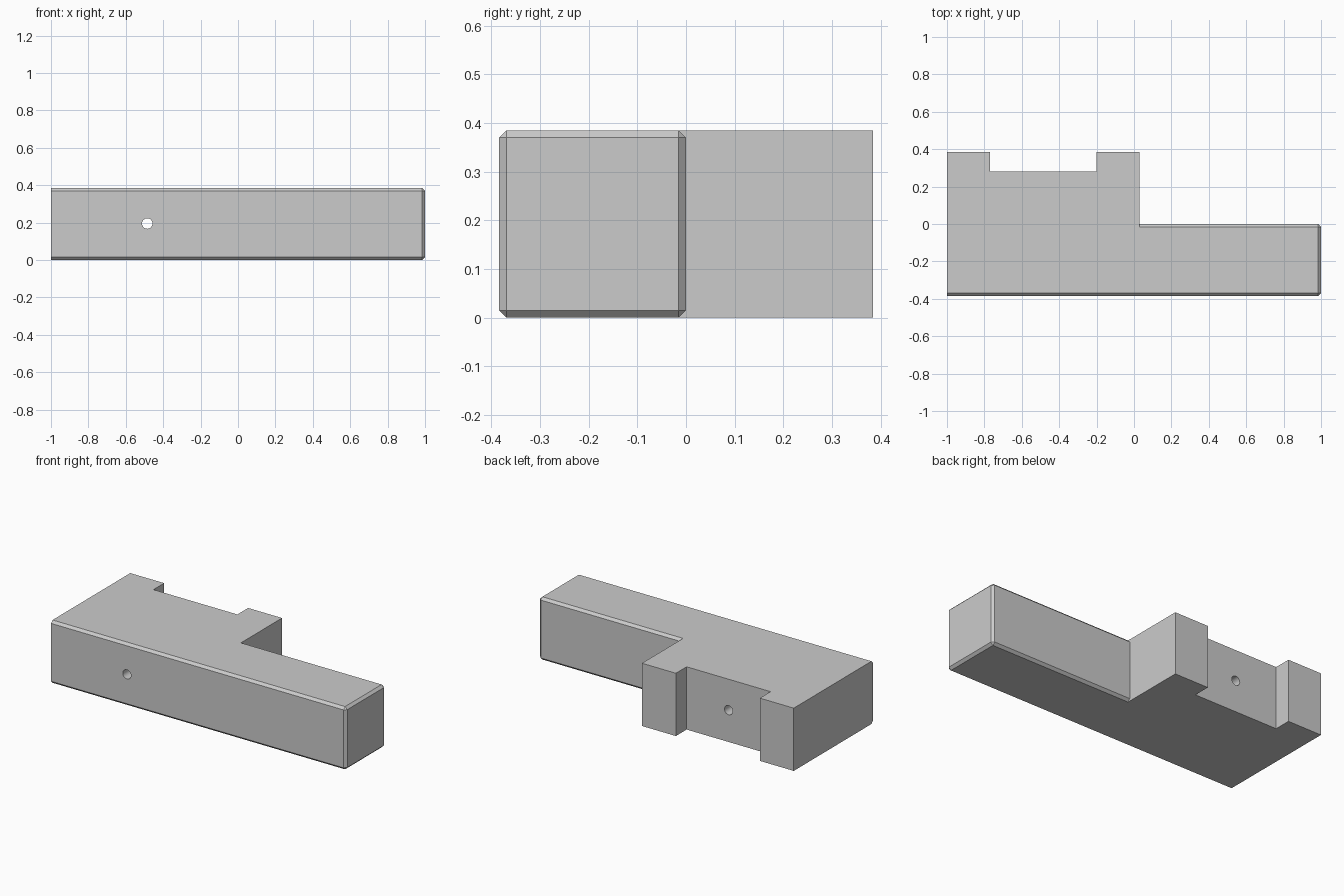
import bpy
import bmesh
from mathutils import Matrix, Vector

cube = bpy.data.objects.get("Cube")
if cube:
    bpy.data.objects.remove(cube, do_unlink=True)

LEFT, RIGHT = -1.0, 1.0
FRONT, BACK = -0.384, 0.384
HEIGHT = 0.385
CHAMFER = 0.015

grey = bpy.data.materials.new("plain grey")
grey.use_nodes = True
grey.diffuse_color = (0.6, 0.6, 0.6, 1)
grey.node_tree.nodes["Principled BSDF"].inputs["Base Color"].default_value = grey.diffuse_color


def add_object(name, bm):
    bmesh.ops.recalc_face_normals(bm, faces=bm.faces[:])
    mesh = bpy.data.meshes.new(name)
    bm.to_mesh(mesh)
    bm.free()
    mesh.materials.append(grey)
    obj = bpy.data.objects.new(name, mesh)
    bpy.context.collection.objects.link(obj)
    return obj


def combine(target, tool, operation):
    mod = target.modifiers.new(tool.name, 'BOOLEAN')
    mod.operation = operation
    mod.solver = 'EXACT'
    mod.object = tool
    bpy.context.view_layer.objects.active = target
    bpy.ops.object.modifier_apply(modifier=mod.name)
    bpy.data.objects.remove(tool, do_unlink=True)


# Long bar, chamfered everywhere except around its square end
bm = bmesh.new()
size = Vector((RIGHT - LEFT, -FRONT, HEIGHT))
centre = Vector((0, FRONT / 2, HEIGHT / 2))
bmesh.ops.create_cube(bm, size=1, matrix=Matrix.Translation(centre) @ Matrix.Diagonal(size).to_4x4())
edges = [e for e in bm.edges if any(v.co.x > 0 for v in e.verts)]
bmesh.ops.bevel(bm, geom=edges, offset=CHAMFER, segments=1, affect='EDGES')
body = add_object("notched_block", bm)

# Rear block with a notch, extruded from its plan outline
outline = [(LEFT, -0.2), (0.03, -0.2), (0.03, BACK), (-0.2, BACK),
           (-0.2, 0.28), (-0.77, 0.28), (-0.77, BACK), (LEFT, BACK)]
bm = bmesh.new()
base = bm.faces.new([bm.verts.new((x, y, 0)) for x, y in outline])
top = bmesh.ops.extrude_face_region(bm, geom=[base], use_keep_orig=True)["geom"]
bmesh.ops.translate(bm, vec=(0, 0, HEIGHT), verts=[v for v in top if isinstance(v, bmesh.types.BMVert)])
combine(body, add_object("rear_block", bm), 'UNION')

# Round hole through the notch to the front
bm = bmesh.new()
bmesh.ops.create_cone(bm, cap_ends=True, segments=32, radius1=0.028, radius2=0.028, depth=2,
                      matrix=Matrix.Translation((-0.485, 0, 0.195)) @ Matrix.Rotation(1.5708, 4, 'X'))
hole = add_object("hole_cutter", bm)
hole.hide_render = True
combine(body, hole, 'DIFFERENCE')

# Smooth the hole wall, keep every corner sharp
body.select_set(True)
bpy.context.view_layer.objects.active = body
bpy.ops.object.shade_smooth_by_angle(angle=0.5)
